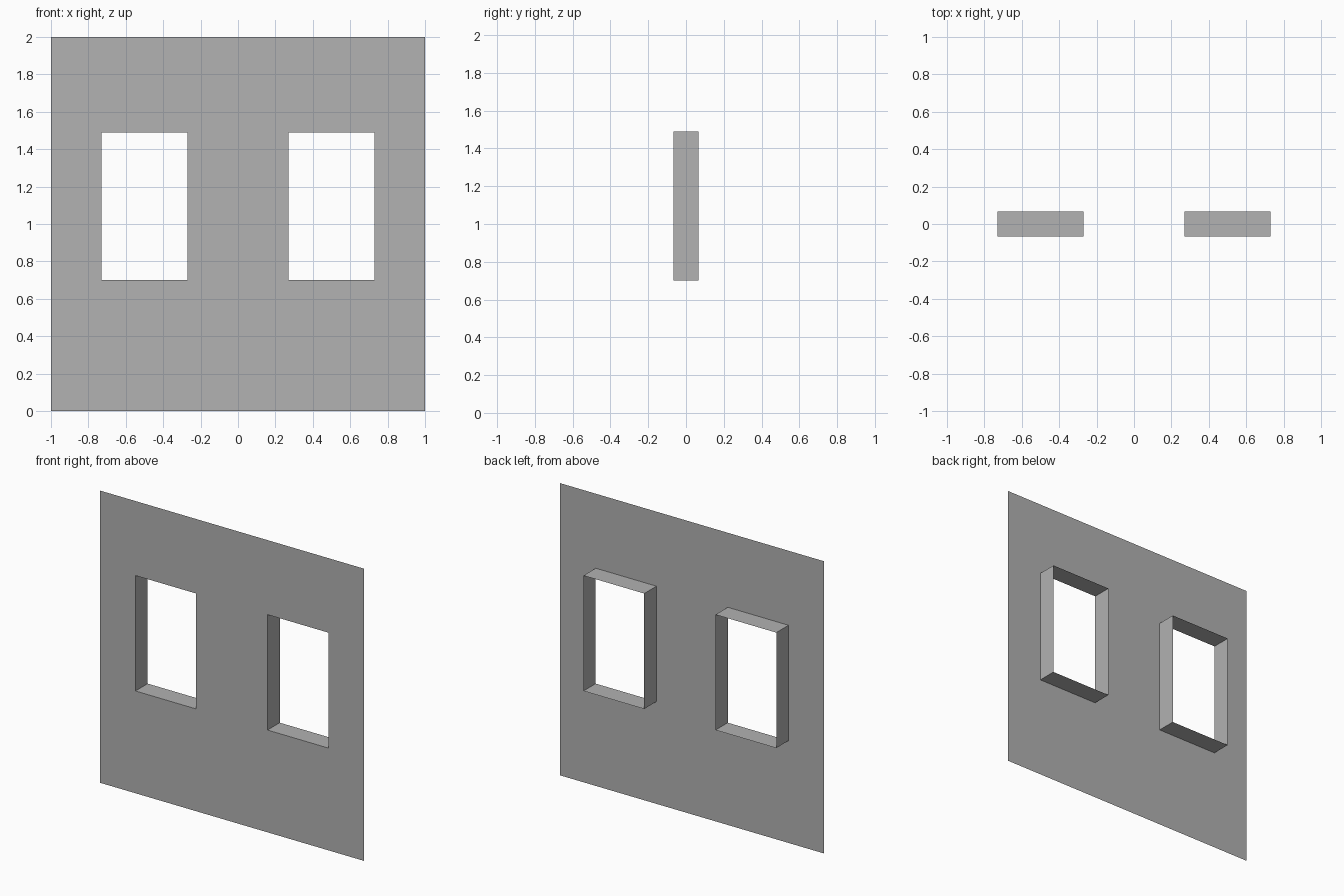
import bpy
import bmesh

cube = bpy.data.objects.get("Cube")
if cube:
    bpy.data.objects.remove(cube, do_unlink=True)

FRONT, BACK = -0.066, 0.066
SILL, HEAD = 0.70, 1.49
INNER, OUTER = 0.27, 0.73

grey = bpy.data.materials.new("plain grey")
grey.use_nodes = True
grey.diffuse_color = (0.445, 0.445, 0.445, 1)
grey.node_tree.nodes["Principled BSDF"].inputs["Base Color"].default_value = grey.diffuse_color


def make_object(name, bm):
    mesh = bpy.data.meshes.new(name)
    bm.to_mesh(mesh)
    bm.free()
    mesh.materials.append(grey)
    obj = bpy.data.objects.new(name, mesh)
    bpy.context.collection.objects.link(obj)
    return obj


# Thin wall sheet: a grid of panels with the two window cells left open
xs = [-1, -OUTER, -INNER, INNER, OUTER, 1]
zs = [0, SILL, HEAD, 2]
bm = bmesh.new()
grid = [[bm.verts.new((x, FRONT, z)) for z in zs] for x in xs]
for i in range(len(xs) - 1):
    for j in range(len(zs) - 1):
        if j == 1 and i in (1, 3):
            continue
        bm.faces.new((grid[i][j], grid[i + 1][j], grid[i + 1][j + 1], grid[i][j + 1]))
make_object("wall", bm)


# Open sleeve running back from each window opening
def window_reveal(name, x0, x1):
    bm = bmesh.new()
    corners = [(x0, SILL), (x1, SILL), (x1, HEAD), (x0, HEAD)]
    front = [bm.verts.new((x, FRONT, z)) for x, z in corners]
    back = [bm.verts.new((x, BACK, z)) for x, z in corners]
    for i in range(4):
        k = (i + 1) % 4
        bm.faces.new((front[i], back[i], back[k], front[k]))
    bmesh.ops.recalc_face_normals(bm, faces=bm.faces)
    # Faces look into the opening
    bmesh.ops.reverse_faces(bm, faces=bm.faces)
    make_object(name, bm)


window_reveal("right_window_reveal", -OUTER, -INNER)
window_reveal("left_window_reveal", INNER, OUTER)
